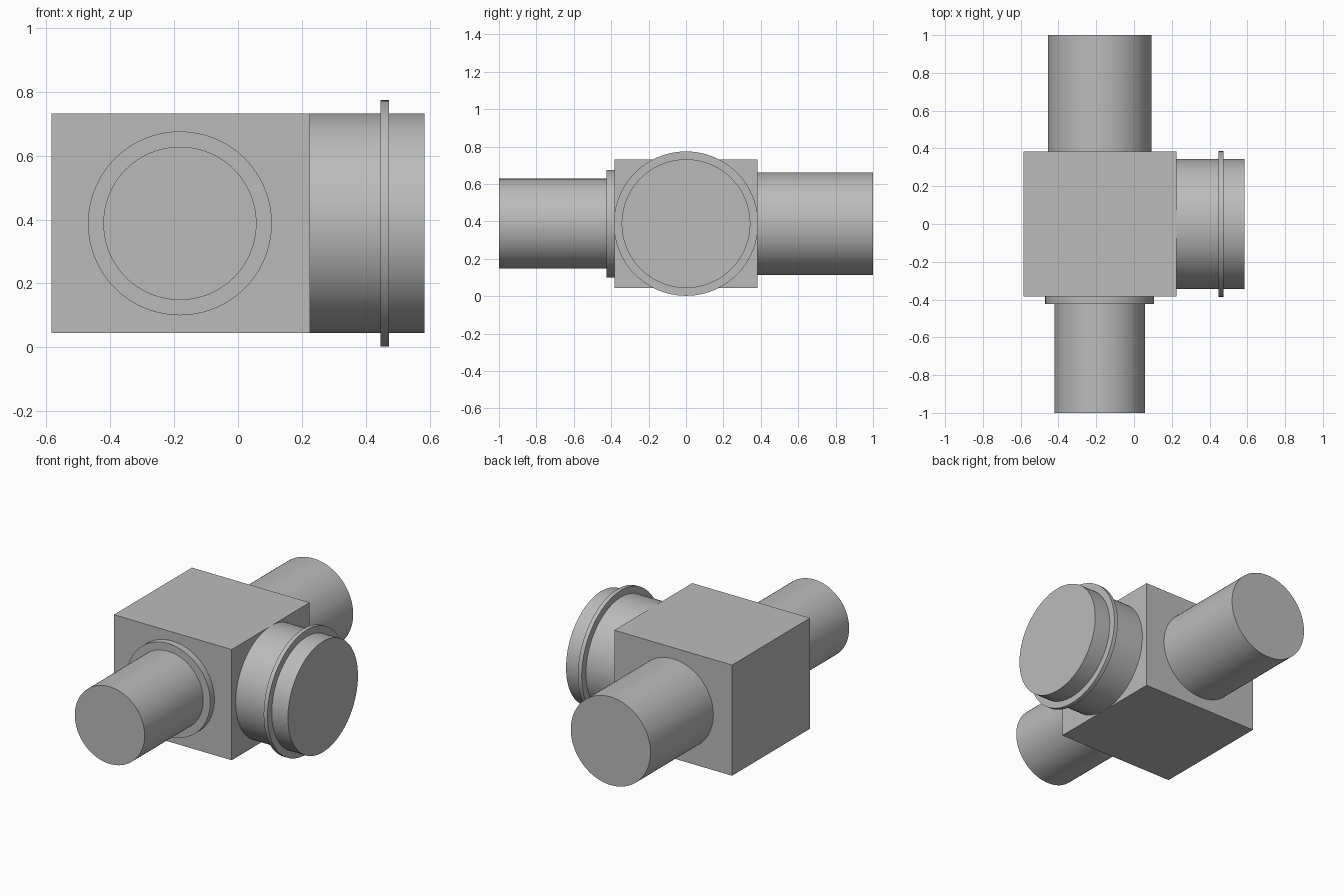
import bpy
import math
from mathutils import Vector

cube = bpy.data.objects.get("Cube")
if cube:
    bpy.data.objects.remove(cube, do_unlink=True)

GREY = (0.5, 0.5, 0.5, 1.0)
grey = bpy.data.materials.new("plain grey")
grey.use_nodes = True
grey.diffuse_color = GREY
grey.node_tree.nodes["Principled BSDF"].inputs["Base Color"].default_value = GREY

AXIS_X = -0.182   # centre line of the two pipes
AXIS_Z = 0.388    # common height of all openings


def cylinder(name, start, end, radius):
    """Capped, smooth-sided cylinder between two points."""
    start, end = Vector(start), Vector(end)
    span = end - start
    bpy.ops.mesh.primitive_cylinder_add(
        vertices=96, radius=radius, depth=span.length,
        location=(start + end) / 2,
        rotation=span.to_track_quat('Z', 'Y').to_euler())
    obj = bpy.context.object
    obj.name = name
    obj.data.materials.append(grey)
    bpy.ops.object.shade_smooth_by_angle(angle=math.radians(30))
    return obj


def pipe_y(name, y0, y1, radius):
    return cylinder(name, (AXIS_X, y0, AXIS_Z), (AXIS_X, y1, AXIS_Z), radius)


def pipe_x(name, x0, x1, radius):
    return cylinder(name, (x0, 0, AXIS_Z), (x1, 0, AXIS_Z), radius)


# Central block
bpy.ops.mesh.primitive_cube_add(size=1, location=(-0.18, 0, AXIS_Z))
block = bpy.context.object
block.name = "central_block"
block.scale = (0.81, 0.766, 0.688)
bpy.ops.object.transform_apply(location=False, rotation=False, scale=True)
block.data.materials.append(grey)

# Front pipe with its collar, and the wider back pipe
pipe_y("front_pipe", -1.0, -0.383, 0.24)
pipe_y("front_collar", -0.424, -0.383, 0.288)
pipe_y("back_pipe", 0.383, 1.0, 0.274)

# Side drum with a thin raised ring
pipe_x("side_drum", 0.225, 0.584, 0.344)
pipe_x("side_ring", 0.447, 0.473, 0.386)
